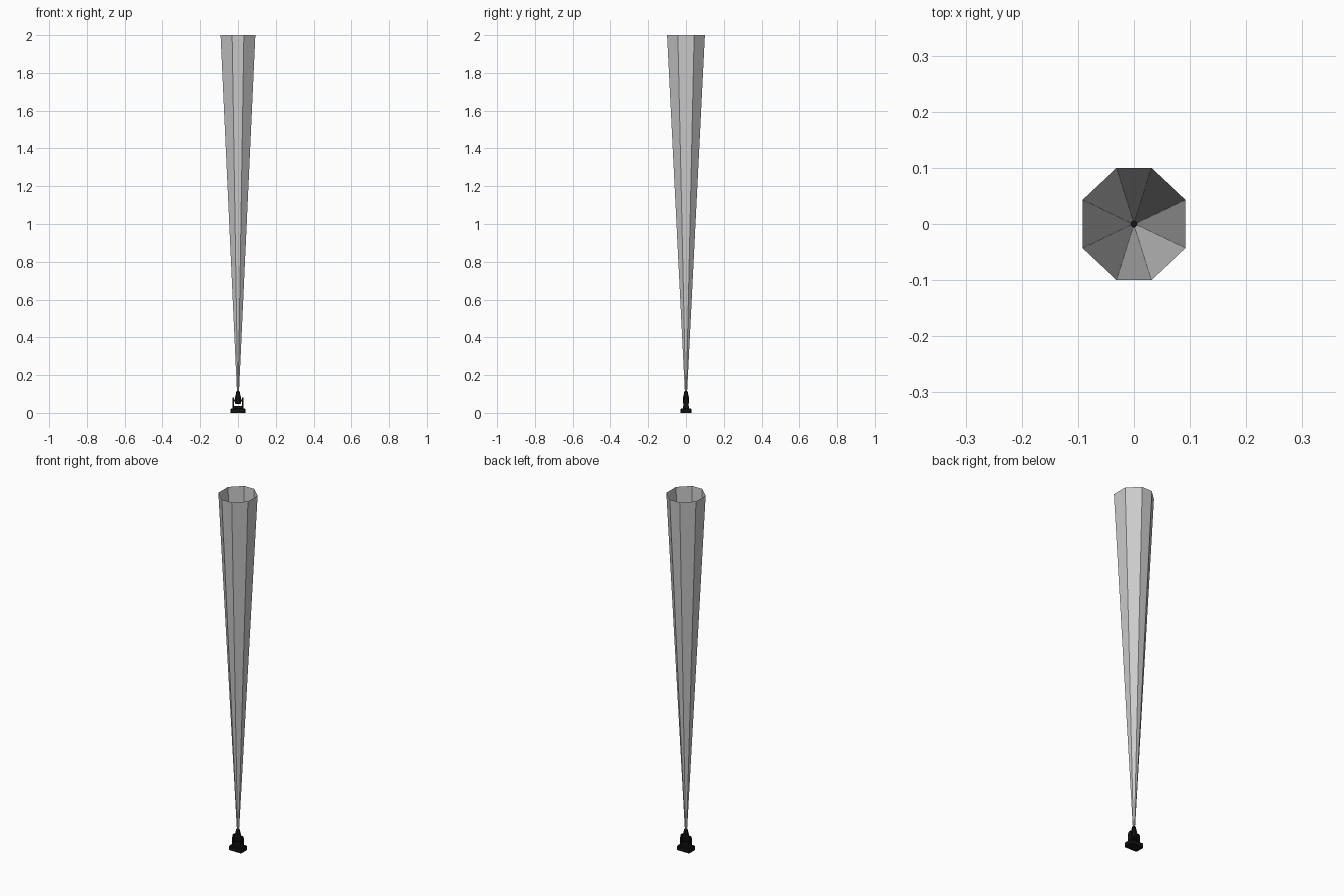
import bpy, bmesh, math

if "Cube" in bpy.data.objects:
    bpy.data.objects.remove(bpy.data.objects["Cube"])

black = bpy.data.materials.new("black")
black.diffuse_color = (0.006, 0.006, 0.006, 1)
black.use_nodes = True
black.node_tree.nodes["Principled BSDF"].inputs["Base Color"].default_value = black.diffuse_color


def make(name, bm, mat=None):
    bmesh.ops.recalc_face_normals(bm, faces=bm.faces)
    me = bpy.data.meshes.new(name)
    bm.to_mesh(me)
    bm.free()
    ob = bpy.data.objects.new(name, me)
    bpy.context.collection.objects.link(ob)
    if mat:
        me.materials.append(mat)
    return ob


def loft(name, rings, mat=None, caps=True):
    # join equal-length rings of points with quads
    bm = bmesh.new()
    vs = [[bm.verts.new(p) for p in ring] for ring in rings]
    n = len(vs[0])
    for a, b in zip(vs, vs[1:]):
        for i in range(n):
            j = (i + 1) % n
            bm.faces.new((a[i], a[j], b[j], b[i]))
    if caps:
        bm.faces.new(vs[0])
        bm.faces.new(vs[-1])
    return make(name, bm, mat)


def chamfered(hx, hy, c, z):
    pts = [(hx, hy - c), (hx - c, hy), (c - hx, hy), (-hx, hy - c),
           (-hx, c - hy), (c - hx, -hy), (hx - c, -hy), (hx, c - hy)]
    return [(x, y, z) for x, y in pts]


def octagon(r, z):
    return [(r * math.cos(math.pi * (k + .5) / 4), r * math.sin(math.pi * (k + .5) / 4), z)
            for k in range(8)]


# Floor base, with a smaller turntable on top
loft("base", [chamfered(.039, .028, .004, z) for z in (0, .02)] +
     [chamfered(.036, .025, .004, .024)], black)
loft("turntable", [chamfered(.028, .016, .004, z) for z in (.022, .036)], black)

# Yoke arms, tapering upward, and tilt pivots
for side, s in (("left", -1), ("right", 1)):
    rings = []
    for z, hy in ((.03, .013), (.06, .013), (.076, .010), (.082, .006)):
        rings.append([(s * .021, -hy, z), (s * .028, -hy, z), (s * .028, hy, z), (s * .021, hy, z)])
    loft(side + "_yoke_arm", rings, black)
    loft(side + "_pivot", [[(s * x, y, z + .066) for y, z, _ in octagon(.005, 0)]
                           for x in (.014, .022)], black)

# Lamp head
loft("lamp_head", [octagon(r, z) for r, z in
     ((.013, .046), (.018, .052), (.018, .078), (.013, .098), (.009, .116))], black)

# Open light beam: flaring eight-sided shell, wider in y
bottom = chamfered(.0055, .006, .004, .112)
top = [(sx * x, sy * y, 2) for sx, sy, x, y in
       ((1, 1, .092, .043), (1, 1, .031, .1), (-1, 1, .031, .1), (-1, 1, .092, .043),
        (-1, -1, .092, .043), (-1, -1, .031, .1), (1, -1, .031, .1), (1, -1, .092, .043))]
loft("light_beam", [bottom, top], caps=False)
